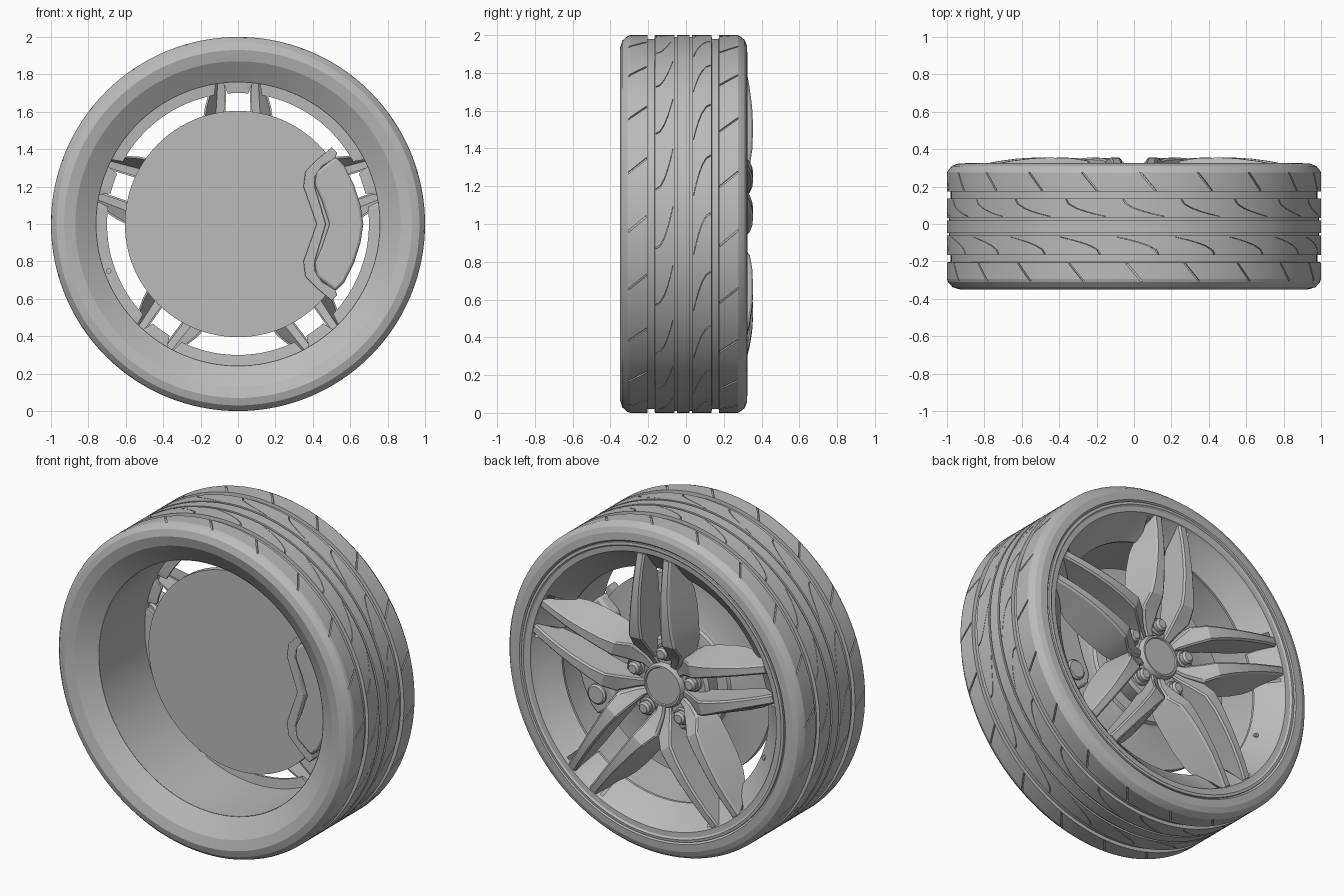
import bpy, bmesh, math
from math import sin, cos, pi, radians

if "Cube" in bpy.data.objects:
    bpy.data.objects.remove(bpy.data.objects["Cube"])

grey = bpy.data.materials.new("plain grey")
grey.use_nodes = True
grey.diffuse_color = (0.5, 0.5, 0.5, 1)
grey.node_tree.nodes["Principled BSDF"].inputs["Base Color"].default_value = (0.5, 0.5, 0.5, 1)


def polar(r, a, y):
    """Point at radius r and angle a around the axle."""
    return (r * cos(a), y, 1 + r * sin(a))


def shade(ob, angle):
    bpy.ops.object.select_all(action='DESELECT')
    ob.select_set(True)
    bpy.context.view_layer.objects.active = ob
    bpy.ops.object.shade_smooth_by_angle(angle=radians(angle))


def finish(name, bm, smooth=30):
    bmesh.ops.recalc_face_normals(bm, faces=bm.faces)
    me = bpy.data.meshes.new(name)
    bm.to_mesh(me)
    bm.free()
    me.materials.append(grey)
    ob = bpy.data.objects.new(name, me)
    bpy.context.scene.collection.objects.link(ob)
    if smooth:
        shade(ob, smooth)
    return ob


def loft(bm, rings, closed=False):
    """Skin a row of equal rings of points; cap the ends unless closed."""
    vs = [[bm.verts.new(p) for p in ring] for ring in rings]
    n = len(vs[0])
    for i in range(len(vs) if closed else len(vs) - 1):
        a, b = vs[i], vs[(i + 1) % len(vs)]
        for j in range(n):
            k = (j + 1) % n
            bm.faces.new((a[j], a[k], b[k], b[j]))
    if not closed:
        bm.faces.new(vs[0])
        bm.faces.new(vs[-1])


def lathe(name, profile, segs=128, smooth=30, limit=lambda a: 0):
    """Spin a closed (y, radius) outline; limit gives the least radius at an angle."""
    bm = bmesh.new()
    angles = [2 * pi * i / segs for i in range(segs)]
    loft(bm, [[polar(max(r, limit(a)), a, y) for y, r in profile] for a in angles], True)
    return finish(name, bm, smooth)


def stack(name, x, z, steps, segs=32):
    """Round solid along y from (y, radius) steps."""
    bm = bmesh.new()
    loft(bm, [[(x + r * cos(2 * pi * i / segs), y, z + r * sin(2 * pi * i / segs))
               for i in range(segs)] for y, r in steps])
    return finish(name, bm)


def plate(name, half, y0, y1, inset):
    """Mirror half an (x, z) outline about the axle height, extrude it and bevel it."""
    outline = half + [(x, 2 - z) for x, z in half[-2:0:-1]]
    bm = bmesh.new()
    loft(bm, [[(x, y, z) for x, z in outline] for y in (y0, y1)])
    ob = finish(name, bm, 0)
    mod = ob.modifiers.new("edge", 'BEVEL')
    mod.width, mod.segments, mod.limit_method = inset, 2, 'ANGLE'
    shade(ob, 35)


# Tyre with circumferential grooves
MID = -0.015
tread = []
for centre, half, depth in ((-0.17, 0.02, 0.02), (-0.04, 0.007, 0.01),
                            (0.04, 0.007, 0.01), (0.17, 0.02, 0.02)):
    y = MID + centre
    tread += [(y - half, 1), (y - half * 0.9, 1 - depth), (y + half * 0.9, 1 - depth), (y + half, 1)]
tyre = lathe("tyre", [(-0.26, 0.757), (-0.335, 0.87), (-0.35, 0.93), (-0.338, 0.97), (-0.31, 0.995),
                      (-0.295, 1)] + tread +
             [(0.275, 1), (0.285, 0.995), (0.31, 0.975), (0.322, 0.945), (0.325, 0.9), (0.31, 0.885),
              (0.28, 0.86), (0.2, 0.8), (-0.2, 0.8)], smooth=0)

# Sipes cut into the shoulder and middle ribs
COUNT = 20
bm = bmesh.new()
for i in range(COUNT):
    a0 = 2 * pi * i / COUNT + 0.12
    for side in (-1, 1):
        paths = ([(0.195 + 0.095 * t, 0.08 * t + 0.05, 0.006) for t in (0, 0.5, 1)],
                 [(0.055 + 0.09 * t, 0.22 * (1 - (1 - t) ** 2), 0.004)
                  for t in (0, 0.15, 0.3, 0.5, 0.75, 1)])
        for path in paths:
            loft(bm, [[polar(r, a0 + side * (da + 0.03) + s * w, MID + side * y)
                       for r, s in ((0.988, -1), (0.988, 1), (1.02, 1), (1.02, -1))]
                      for y, da, w in path])
cutter = finish("sipe_cutter", bm, 0)
cutter.hide_render = True
mod = tyre.modifiers.new("sipes", 'BOOLEAN')
mod.operation, mod.solver, mod.object = 'DIFFERENCE', 'EXACT', cutter
bpy.context.view_layer.objects.active = tyre
bpy.ops.object.modifier_apply(modifier=mod.name)
bpy.data.objects.remove(cutter)
shade(tyre, 14)


def spoke_opening(a):
    """Widen the rim floor where the hollow spoke arms run into it."""
    off = abs((a - pi / 2 + pi / 5) % (2 * pi / 5) - pi / 5)
    return 0.757 if 0.085 < off < 0.165 else 0


# Rim: flat lip, dished cone, floor and barrel
lathe("rim", [(0.30, 0.892), (0.324, 0.888), (0.326, 0.872), (0.318, 0.862), (0.316, 0.832),
              (0.298, 0.822), (0.205, 0.705), (0.2, 0.70), (0.185, 0.70), (0.18, 0.757),
              (-0.262, 0.757), (-0.25, 0.79), (0.18, 0.79), (0.27, 0.86)],
      240, 30, spoke_opening)

# Five hollow twin-arm spokes; stations are
# (distance, inner x, outer x on top, outer x below, top y, bottom y)
STATIONS = [(0.09, 0.02, 0.064, 0.065, 0.20, 0.10), (0.16, 0.05, 0.113, 0.116, 0.225, 0.12),
            (0.24, 0.06, 0.166, 0.174, 0.285, 0.14), (0.31, 0.065, 0.156, 0.196, 0.338, 0.15),
            (0.40, 0.068, 0.145, 0.198, 0.352, 0.155), (0.52, 0.068, 0.134, 0.192, 0.355, 0.16),
            (0.62, 0.066, 0.126, 0.178, 0.35, 0.17), (0.73, 0.064, 0.12, 0.148, 0.336, 0.2),
            (0.822, 0.06, 0.116, 0.121, 0.318, 0.27)]
WALL = 0.01
bm = bmesh.new()
for i in range(5):
    turn = pi / 2 + 2 * pi * i / 5
    for side in (-1, 1):
        rings = []
        for d, xin, xout, xlow, top, bot in STATIONS:
            section = [(xin, bot), (xin, top - WALL), (xin + WALL, top), (xout - WALL, top),
                       (xout, top - WALL), (xlow, bot), (xlow - WALL, bot),
                       (xout - WALL, top - 2 * WALL), (xin + WALL, top - 2 * WALL), (xin + WALL, bot)]
            rings.append([polar(math.hypot(d, x), turn + side * math.atan2(x, d), y)
                          for x, y in section])
        loft(bm, rings)
finish("spokes", bm, 20)

# Hub, centre cap and wheel bolts
stack("hub", 0, 1, [(0.03, 0.26), (0.17, 0.28), (0.19, 0.265), (0.2, 0.14)], 48)
stack("centre_cap", 0, 1, [(0.17, 0.135), (0.215, 0.132), (0.232, 0.122), (0.232, 0.112),
                           (0.226, 0.108)], 48)
for i in range(5):
    x, _, z = polar(0.2, pi / 2 + 2 * pi * i / 5, 0)
    stack("bolt_seat", x, z, [(0.17, 0.052), (0.205, 0.052), (0.212, 0.044)], 24)
    stack("wheel_bolt", x, z, [(0.19, 0.038), (0.235, 0.038), (0.247, 0.026)], 12)

# Brake disc with stepped hat
stack("brake_disc", 0, 1, [(0, 0.605), (0.04, 0.605), (0.04, 0.36), (0.05, 0.34),
                           (0.07, 0.33), (0.075, 0.31)], 96)

# Caliper: thin bracket, body over the disc, pistons on the far side
plate("caliper_bracket", [(0.42, 1.0), (0.35, 1.2), (0.36, 1.28), (0.43, 1.35), (0.5, 1.41),
                          (0.53, 1.38), (0.52, 1.35), (0.45, 1.31), (0.41, 1.25), (0.41, 1.2),
                          (0.47, 1.0)], -0.03, 0.03, 0.004)
plate("caliper_body", [(0.49, 1.0), (0.45, 1.12), (0.41, 1.21), (0.42, 1.28), (0.52, 1.36),
                       (0.57, 1.31), (0.62, 1.21), (0.655, 1.1), (0.67, 1.0)], -0.04, 0.11, 0.015)
for z in (0.77, 1.23):
    stack("caliper_piston", 0.52, z, [(0.1, 0.06), (0.12, 0.06), (0.13, 0.05)])

# Tyre valve
x, _, z = polar(0.735, radians(200), 0)
stack("valve", x, z, [(0.17, 0.014), (0.235, 0.014), (0.24, 0.01)], 12)
